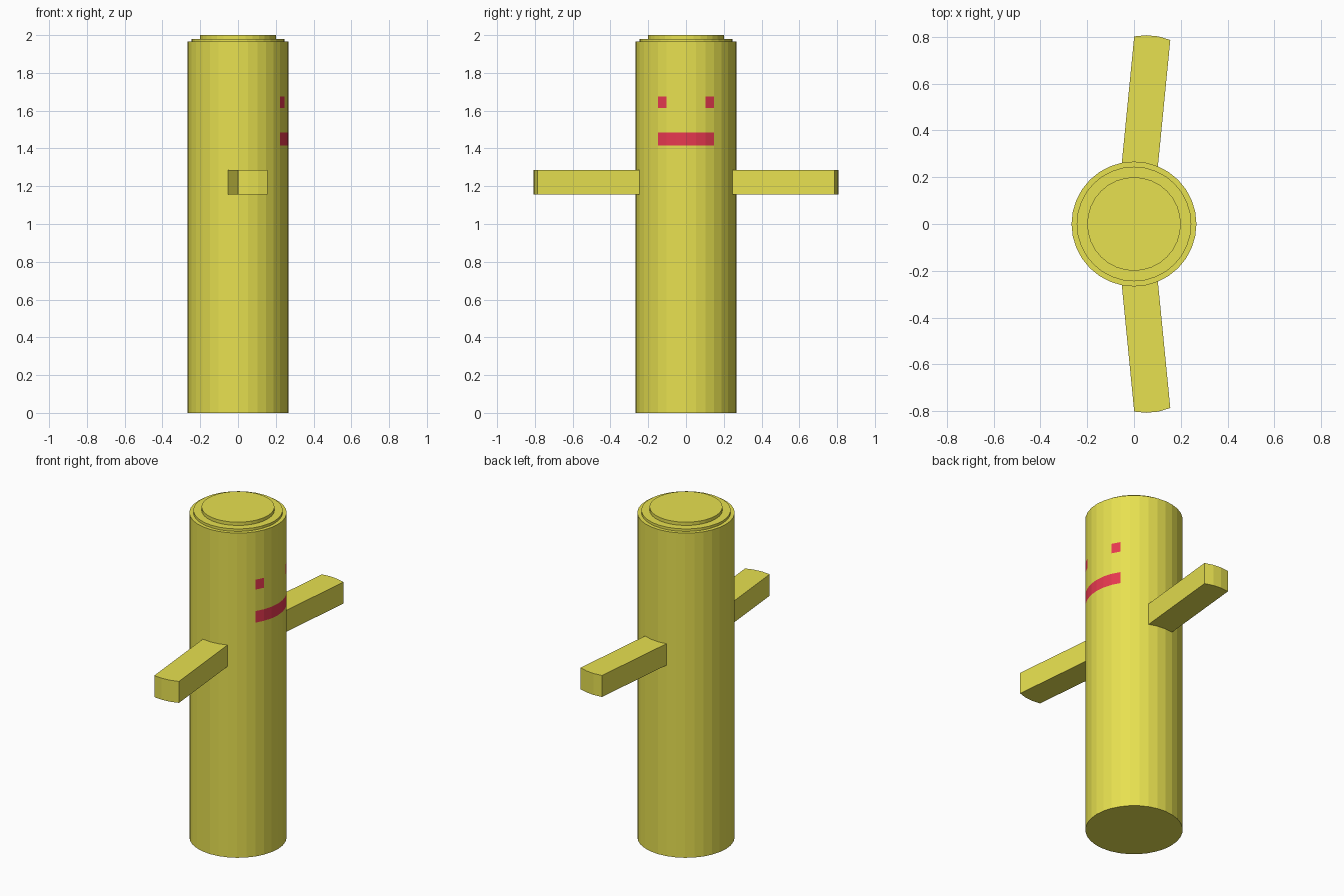
import bpy, bmesh
from math import sin, cos, tau

if "Cube" in bpy.data.objects:
    bpy.data.objects.remove(bpy.data.objects["Cube"])

SIDES = 32
# (radius, z) outline, with extra rings bounding the arms, mouth and eyes
PROFILE = [(0.267, 0), (0.267, 1.155), (0.267, 1.285), (0.267, 1.415),
           (0.267, 1.485), (0.267, 1.615), (0.267, 1.675), (0.267, 1.965),
           (0.245, 1.965), (0.245, 1.98), (0.2, 1.98), (0.2, 2.0)]
ARM_BAND, MOUTH_BAND, EYE_BAND = 1, 3, 5


def material(name, color):
    mat = bpy.data.materials.new(name)
    mat.diffuse_color = (*color, 1)
    mat.use_nodes = True
    mat.node_tree.nodes["Principled BSDF"].inputs["Base Color"].default_value = mat.diffuse_color
    return mat


bm = bmesh.new()

# Body: stacked rings, side 0 starts at +x
rings = [[bm.verts.new((r * cos(tau * i / SIDES), r * sin(tau * i / SIDES), z))
          for i in range(SIDES)] for r, z in PROFILE]
bands = []
for low, high in zip(rings, rings[1:]):
    bands.append([bm.faces.new((low[i], low[(i + 1) % SIDES],
                                high[(i + 1) % SIDES], high[i]))
                  for i in range(SIDES)])
bm.faces.new(rings[0][::-1])
bm.faces.new(rings[-1])

# Face on the +x side: mouth six sides wide, eyes one side each
for i in range(-3, 3):
    bands[MOUTH_BAND][i].material_index = 1
for i in (-3, 2):
    bands[EYE_BAND][i].material_index = 1

# Arms: three body sides pulled outward, leaning toward the face
for first, side in ((6, 1), (23, -1)):
    patch = bands[ARM_BAND][first:first + 3]
    out = bmesh.ops.extrude_face_region(bm, geom=patch)["geom"]
    bmesh.ops.translate(bm, vec=(0.053, 0.54 * side, 0),
                        verts=[v for v in out if isinstance(v, bmesh.types.BMVert)])
    bmesh.ops.delete(bm, geom=[f for f in patch if f.is_valid], context='FACES_ONLY')

bmesh.ops.recalc_face_normals(bm, faces=bm.faces)
mesh = bpy.data.meshes.new("post_figure")
bm.to_mesh(mesh)
bm.free()
mesh.materials.append(material("yellow", (0.8, 0.75, 0.08)))
mesh.materials.append(material("red", (0.8, 0.04, 0.08)))
bpy.context.collection.objects.link(bpy.data.objects.new("post_figure", mesh))
